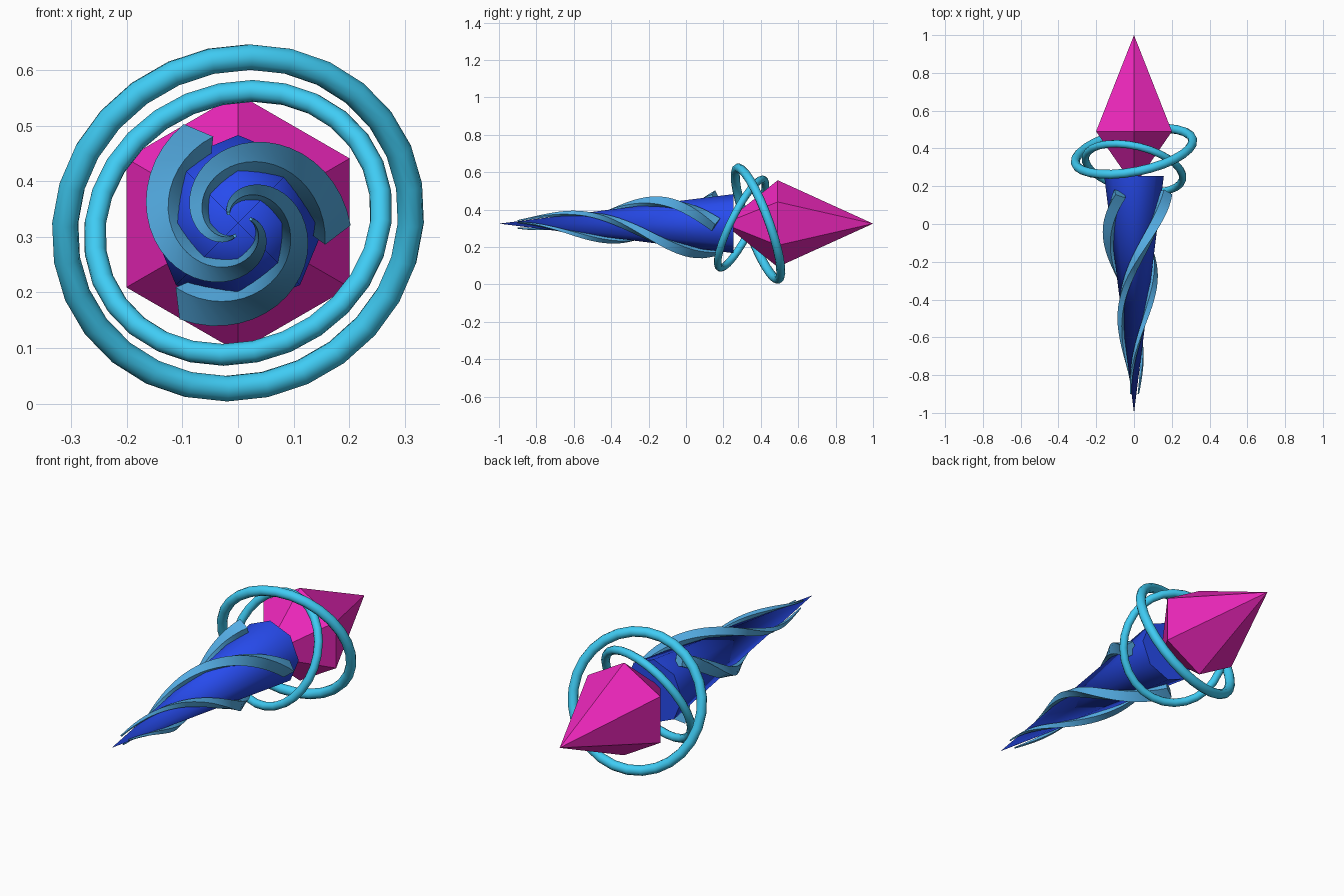
import bpy, bmesh, math
from mathutils import Vector, Matrix

if "Cube" in bpy.data.objects:
    bpy.data.objects.remove(bpy.data.objects["Cube"])

CZ = 0.325          # height of the long axis


def material(name, rgb):
    m = bpy.data.materials.new(name)
    m.diffuse_color = (*rgb, 1)
    m.use_nodes = True
    m.node_tree.nodes["Principled BSDF"].inputs["Base Color"].default_value = m.diffuse_color
    return m


BLUE = material("blue", (0.02, 0.07, 0.85))
PINK = material("pink", (0.85, 0.02, 0.5))
CYAN = material("cyan", (0.05, 0.6, 0.9))
SKY = material("sky", (0.09, 0.42, 0.78))


def finish(obj, name, mat, angle=None):
    obj.name = name
    obj.data.materials.append(mat)
    if angle is not None:
        bpy.ops.object.select_all(action='DESELECT')
        obj.select_set(True)
        bpy.context.view_layer.objects.active = obj
        bpy.ops.object.shade_smooth_by_angle(angle=math.radians(angle))


def from_bmesh(bm, name, mat, angle=None):
    bmesh.ops.recalc_face_normals(bm, faces=bm.faces)
    mesh = bpy.data.meshes.new(name)
    bm.to_mesh(mesh)
    bm.free()
    obj = bpy.data.objects.new(name, mesh)
    bpy.context.collection.objects.link(obj)
    finish(obj, name, mat, angle)


def polar(r, a, y):
    return Vector((r * math.cos(a), y, CZ + r * math.sin(a)))


# Eight-sided spike pointing forward
bm = bmesh.new()
rim = [bm.verts.new(polar(0.158, math.tau * i / 8, 0.255)) for i in range(8)]
tip = bm.verts.new((0, -1, CZ))
for i in range(8):
    bm.faces.new((rim[i], rim[(i + 1) % 8], tip))
bm.faces.new(rim)
from_bmesh(bm, "spike", BLUE, 50)

# Six-sided crystal at the back
bm = bmesh.new()
rim = [bm.verts.new(polar(0.232, math.tau * (i + 0.5) / 6, 0.49)) for i in range(6)]
for y in (0.2, 1.0):
    tip = bm.verts.new((0, y, CZ))
    for i in range(6):
        bm.faces.new((rim[i], rim[(i + 1) % 6], tip))
from_bmesh(bm, "crystal", PINK)


# Tapered ridges winding round the spike
def ridge(name, end_angle, steps=32):
    def path(t):
        return polar(0.024 + 0.134 * t, math.radians(end_angle + 258 * (1 - t)),
                     -0.9 + 1.06 * t)
    bm = bmesh.new()
    rings = []
    for k in range(steps + 1):
        t = k / steps
        p = path(t)
        tangent = (path(t + 0.01) - path(t - 0.01)).normalized()
        out = Vector((p.x, 0, p.z - CZ))
        out = (out - tangent * out.dot(tangent)).normalized()
        side = tangent.cross(out)
        s = 0.004 + 0.041 * t
        rings.append([bm.verts.new(p + d * s) for d in (out, side * 0.9, -out, -side * 0.9)])
    for a, b in zip(rings, rings[1:]):
        for i in range(4):
            j = (i + 1) % 4
            bm.faces.new((a[i], a[j], b[j], b[i]))
    bm.faces.new(rings[0])
    bm.faces.new(rings[-1])
    from_bmesh(bm, name, SKY, 60)


for i, a in enumerate((-2, 118, 238)):
    ridge(f"ridge_{i + 1}", a)

# Two tilted rings around the joint
for name, y, major, minor, a, b in (("large_ring", 0.385, 0.317, 0.024, 0.2, -0.367),
                                    ("small_ring", 0.297, 0.264, 0.020, -0.24, 0.5)):
    bpy.ops.mesh.primitive_torus_add(major_radius=major, minor_radius=minor,
                                     major_segments=28, minor_segments=10)
    ring = bpy.context.object
    turn = Vector((a, -1, b)).to_track_quat('Z', 'Y').to_matrix().to_4x4()
    ring.matrix_world = Matrix.Translation((0, y, CZ)) @ turn
    finish(ring, name, CYAN, 60)
